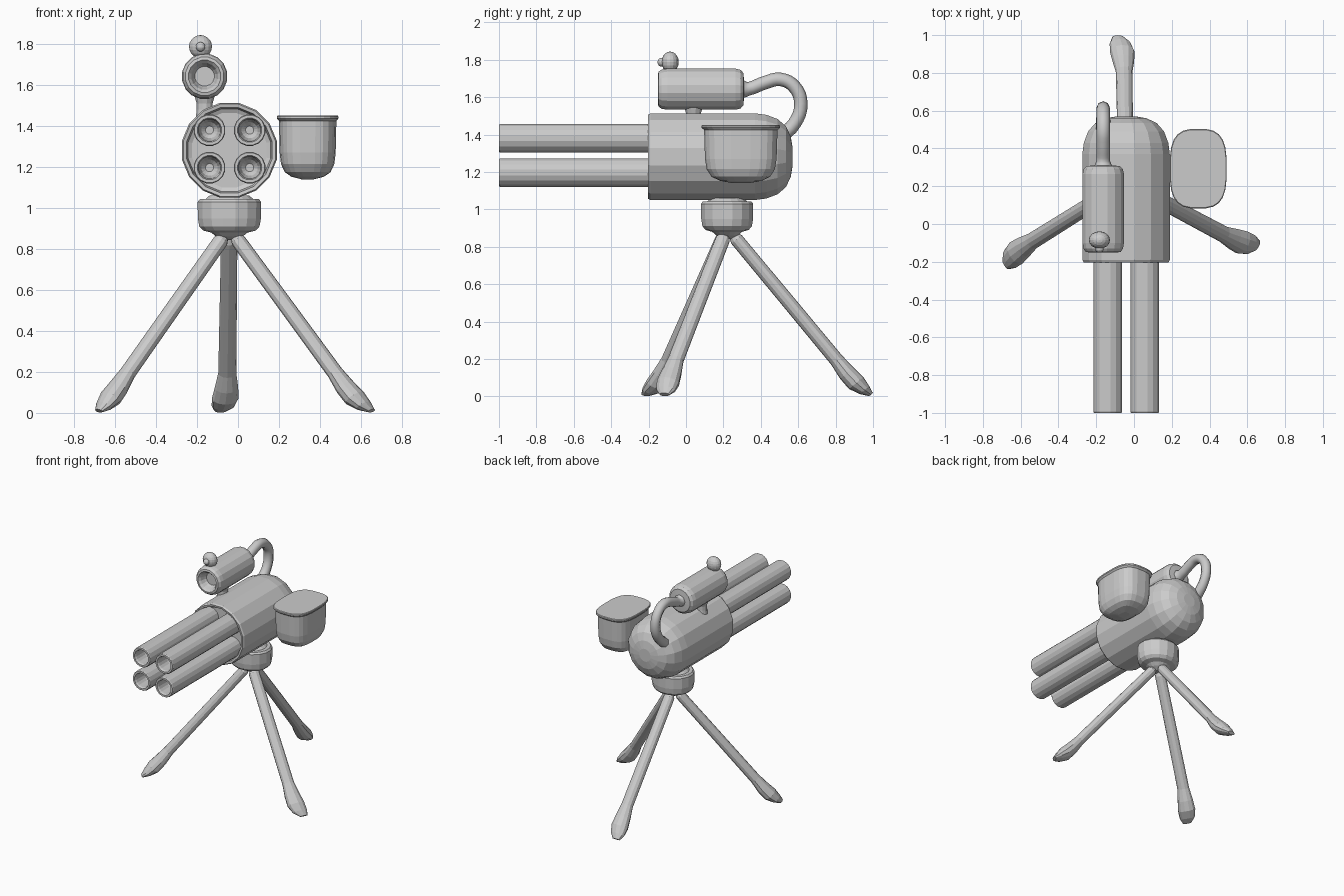
import bpy, bmesh
from math import sin, cos, pi, radians
from mathutils import Vector

if "Cube" in bpy.data.objects:
    bpy.data.objects.remove(bpy.data.objects["Cube"])


def loft(name, rings):
    """Skin a list of point rings and cap both ends."""
    bm = bmesh.new()
    loops = [[bm.verts.new(p) for p in ring] for ring in rings]
    for a, b in zip(loops, loops[1:]):
        n = len(a)
        for i in range(n):
            bm.faces.new((a[i], a[(i + 1) % n], b[(i + 1) % n], b[i]))
    bm.faces.new(loops[0])
    bm.faces.new(loops[-1])
    bmesh.ops.recalc_face_normals(bm, faces=bm.faces)
    mesh = bpy.data.meshes.new(name)
    bm.to_mesh(mesh)
    bm.free()
    obj = bpy.data.objects.new(name, mesh)
    bpy.context.collection.objects.link(obj)
    return obj


def spow(v, e):
    return (1 if v >= 0 else -1) * abs(v) ** e


def lathe(name, center, profile, axis="Z", sides=16, sx=1, sy=1, power=1):
    """Turn (radius, height) points about an axis; power < 1 squares the section."""
    rings = []
    for r, h in profile:
        ring = []
        for i in range(sides):
            a = 2 * pi * (i + 0.5) / sides
            u, v = r * sx * spow(cos(a), power), r * sy * spow(sin(a), power)
            p = (u, v, h) if axis == "Z" else (u, h, v)
            ring.append(Vector(center) + Vector(p))
        rings.append(ring)
    return loft(name, rings)


def ball(name, loc, scale):
    bpy.ops.mesh.primitive_uv_sphere_add(segments=16, ring_count=10, radius=1, location=loc)
    obj = bpy.context.object
    obj.name, obj.scale = name, scale
    return obj


# Main body with recessed front and domed back
lathe("body", (-0.042, 0, 1.282),
      [(0.185, -0.15), (0.205, -0.16), (0.213, -0.2), (0.229, -0.203), (0.236, -0.19),
       (0.236, 0.37), (0.228, 0.43), (0.205, 0.49), (0.165, 0.535), (0.11, 0.56), (0.05, 0.57)],
      axis="Y")

# Four hollow barrels
for x in (-0.139, 0.057):
    for z in (1.197, 1.38):
        lathe("barrel", (x, 0, z),
              [(0.02, -0.83), (0.04, -0.85), (0.052, -0.89), (0.054, -0.985), (0.06, -1.0),
               (0.074, -1.0), (0.078, -0.993), (0.078, -0.14)], axis="Y")

# Swivel mount under the body
lathe("swivel_mount", (-0.042, 0.22, 0),
      [(0.10, 1.06), (0.12, 1.043), (0.147, 1.043), (0.158, 1.03), (0.157, 0.95), (0.15, 0.91),
       (0.13, 0.89), (0.09, 0.88), (0.065, 0.86), (0.03, 0.843)], sy=0.9)

# Tripod legs with splayed feet: (distance, height, half thickness, half width, side shift)
LEG = [(0.025, 0.87, 0.02, 0.02, 0), (0.05, 0.84, 0.036, 0.04, 0),
       (0.32, 0.515, 0.037, 0.042, 0), (0.585, 0.195, 0.038, 0.044, 0),
       (0.64, 0.125, 0.047, 0.057, 0.003), (0.69, 0.072, 0.05, 0.065, 0.008),
       (0.735, 0.034, 0.033, 0.056, 0.018), (0.77, 0.01, 0.013, 0.03, 0.03)]
for label, deg in (("back", 91), ("left", 212), ("right", 332)):
    out = Vector((cos(radians(deg)), sin(radians(deg)), 0))
    side = Vector((-out.y, out.x, 0))
    normal = out * 0.77 + Vector((0, 0, 0.64))
    rings = []
    for d, z, t, w, s in LEG:
        c = Vector((-0.042, 0.22, z)) + out * d + side * s
        rings.append([c + normal * t * sin(2 * pi * i / 12) + side * w * cos(2 * pi * i / 12)
                      for i in range(12)])
    loft(label + "_leg", rings)

# Side bucket with a flared rim and flat lid
lathe("side_bucket", (0.34, 0.293, 0),
      [(0.06, 1.14), (0.16, 1.153), (0.225, 1.175), (0.262, 1.215), (0.275, 1.27),
       (0.282, 1.425), (0.302, 1.437), (0.302, 1.447), (0.295, 1.451)],
      sides=24, sx=0.5, sy=0.7, power=0.65)

# Sight tube with a lens recess
lathe("sight", (-0.163, 0, 1.643),
      [(0.048, -0.09), (0.056, -0.105), (0.066, -0.135), (0.08, -0.15), (0.095, -0.147),
       (0.107, -0.13), (0.112, -0.1), (0.112, 0.265), (0.105, 0.292), (0.088, 0.307), (0.05, 0.31)],
      axis="Y")
lathe("sight_post", (-0.163, 0.04, 0),
      [(0.046, 1.43), (0.04, 1.48), (0.04, 1.51), (0.055, 1.56)], sides=12)

# Ball and button on top of the sight
ball("top_ball", (-0.183, -0.085, 1.788), (0.056, 0.046, 0.056))
ball("ball_button", (-0.183, -0.132, 1.787), (0.023, 0.02, 0.023))

# Bent hose from the sight to the dome
path = [(0.29, 1.643, 1.5), (0.335, 1.645, 1.0), (0.42, 1.677, 1), (0.505, 1.695, 1),
        (0.58, 1.655, 1), (0.614, 1.565, 1), (0.58, 1.46, 1), (0.5, 1.385, 1.1)]
curve = bpy.data.curves.new("hose", "CURVE")
curve.dimensions = "3D"
curve.bevel_depth, curve.bevel_resolution, curve.use_fill_caps = 0.036, 2, True
spline = curve.splines.new("BEZIER")
spline.resolution_u = 4
spline.bezier_points.add(len(path) - 1)
for pt, (y, z, r) in zip(spline.bezier_points, path):
    pt.co, pt.radius = (-0.163, y, z), r
    pt.handle_left_type = pt.handle_right_type = "AUTO"
hose = bpy.data.objects.new("hose", curve)
bpy.context.collection.objects.link(hose)
